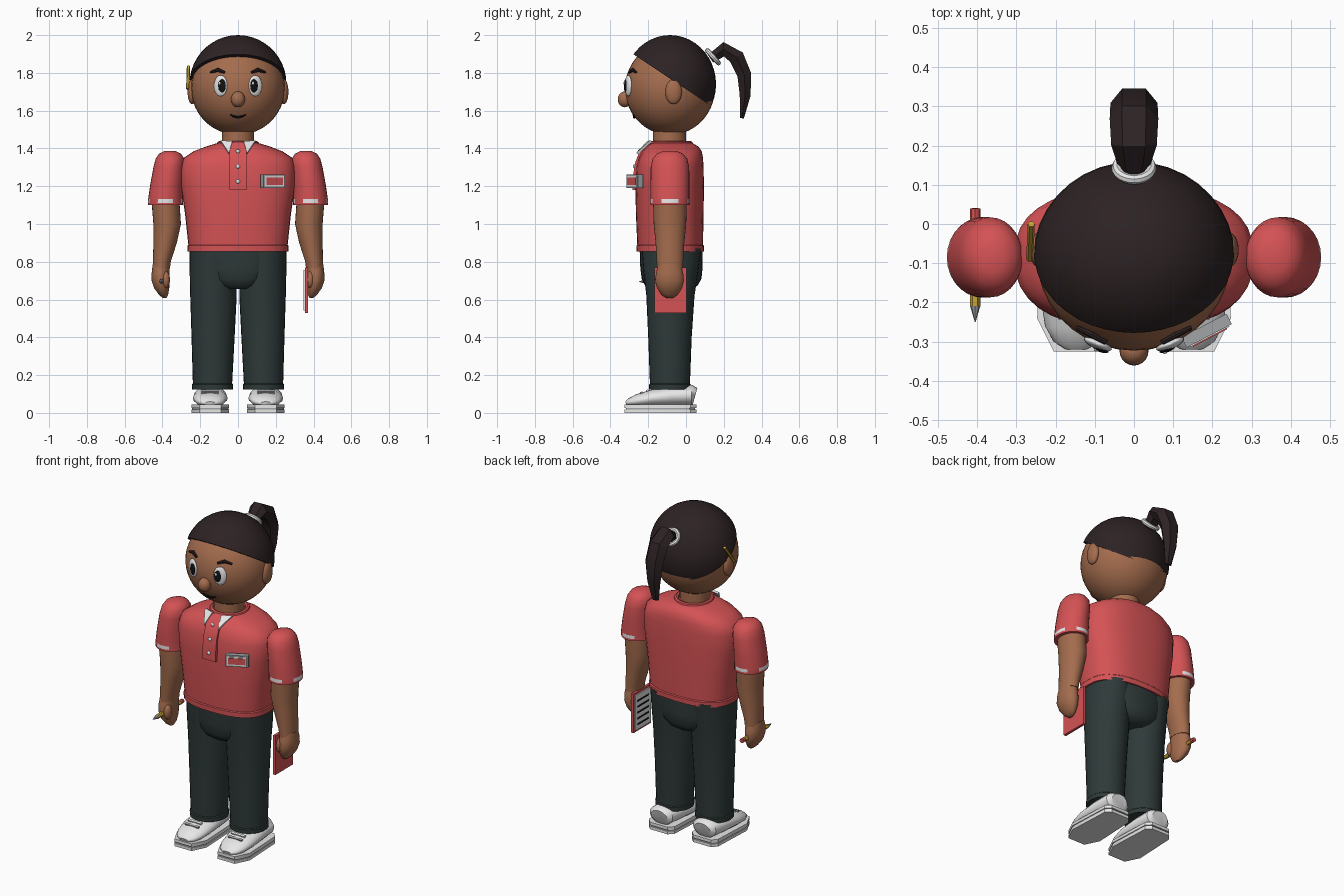
import bpy, bmesh, math
from mathutils import Vector, Matrix

if "Cube" in bpy.data.objects:
    bpy.data.objects.remove(bpy.data.objects["Cube"])

COLOURS = {
    "skin brown": (0.37, 0.15, 0.075), "hair dark brown": (0.026, 0.016, 0.017),
    "shirt red": (0.66, 0.085, 0.09), "trouser charcoal": (0.028, 0.042, 0.041),
    "white": (0.80, 0.80, 0.80), "black": (0.006, 0.006, 0.006),
    "grey": (0.36, 0.37, 0.38), "pencil yellow": (0.60, 0.38, 0.04),
}
MATS = {}
for cname, c in COLOURS.items():
    MATS[cname] = bpy.data.materials.new(cname)
    MATS[cname].diffuse_color = (*c, 1)
SKIN, HAIR, RED, PANTS, WHITE, BLACK, GREY, YELLOW = COLOURS


def finish(name, bm, mat, angle=40):
    bmesh.ops.recalc_face_normals(bm, faces=bm.faces)
    me = bpy.data.meshes.new(name)
    bm.to_mesh(me)
    bm.free()
    me.materials.append(MATS[mat])
    me.shade_smooth()
    me.set_sharp_from_angle(angle=math.radians(angle))
    ob = bpy.data.objects.new(name, me)
    bpy.context.collection.objects.link(ob)
    return ob


def loft(name, rings, mat, angle=40):
    """Skin a list of equal-length point rings and cap both ends."""
    bm = bmesh.new()
    vs = [[bm.verts.new(p) for p in r] for r in rings]
    n = len(vs[0])
    for a, b in zip(vs, vs[1:]):
        for i in range(n):
            bm.faces.new((a[i], a[(i + 1) % n], b[(i + 1) % n], b[i]))
    bm.faces.new(vs[0])
    bm.faces.new(vs[-1])
    return finish(name, bm, mat, angle)


def ring(c, u, v, n, power=2.0, phase=0.0):
    pts = []
    for i in range(n):
        t = 2 * math.pi * i / n + phase
        co, si = math.cos(t), math.sin(t)
        pts.append(Vector(c) + u * math.copysign(abs(co) ** (2 / power), co)
                   + v * math.copysign(abs(si) ** (2 / power), si))
    return pts


def column(name, rows, mat, n=28, power=2.0, angle=40):
    """Upright loft; rows are (z, centre x, half width, front y, back y)."""
    rings = [ring((cx, (f + b) / 2, z), Vector((rx, 0, 0)), Vector((0, (b - f) / 2, 0)), n, power)
             for z, cx, rx, f, b in rows]
    return loft(name, rings, mat, angle)


def sweep(name, pts, radii, mat, ref=(1, 0, 0), n=12, phase=0.0, angle=40):
    """Loft along a path; radii are (across ref axis, other)."""
    pts = [Vector(p) for p in pts]
    rings = []
    for i, p in enumerate(pts):
        t = (pts[min(i + 1, len(pts) - 1)] - pts[max(i - 1, 0)]).normalized()
        u = Vector(ref)
        u = (u - t * u.dot(t)).normalized()
        rings.append(ring(p, u * radii[i][0], t.cross(u) * radii[i][1], n, 2, phase))
    return loft(name, rings, mat, angle)


def ellipsoid(name, c, r, mat, rot=0.0, seg=20, rows=12, cut=None):
    bm = bmesh.new()
    m = Matrix.Translation(c) @ Matrix.Rotation(rot, 4, 'Z') @ Matrix.Diagonal((*r, 1))
    bmesh.ops.create_uvsphere(bm, u_segments=seg, v_segments=rows, radius=1, matrix=m)
    if cut:
        bmesh.ops.bisect_plane(bm, geom=bm.verts[:] + bm.edges[:] + bm.faces[:],
                               plane_co=cut[0], plane_no=cut[1], clear_inner=True)
        bmesh.ops.holes_fill(bm, edges=[e for e in bm.edges if e.is_boundary])
    return finish(name, bm, mat, 50)


def box(name, c, size, mat, rot=0.0, axis='Z'):
    bm = bmesh.new()
    m = Matrix.Translation(c) @ Matrix.Rotation(rot, 4, axis) @ Matrix.Diagonal((*size, 1))
    bmesh.ops.create_cube(bm, size=1, matrix=m)
    return finish(name, bm, mat)


def prism(name, pts, offset, mat):
    a = [Vector(p) for p in pts]
    return loft(name, [a, [p + Vector(offset) for p in a]], mat)


def torus(name, c, major, minor, axis, mat, sy=1.0):
    q = Vector((0, 0, 1)).rotation_difference(Vector(axis))
    rings = []
    for i in range(29):
        a = 2 * math.pi * i / 28
        d = Vector((math.cos(a), math.sin(a), 0))
        rings.append([Vector(c) + q @ (Vector((d.x, d.y * sy, 0)) * (major + minor * math.cos(b))
                      + Vector((0, 0, minor * math.sin(b)))) for b in [k * math.pi / 4 for k in range(8)]])
    return loft(name, rings, mat)


# Head, hair cap, neck
HC, HR = Vector((0, -0.085, 1.718)), Vector((0.248, 0.238, 0.246))
ellipsoid("head", HC, HR, SKIN, seg=36, rows=22)
ellipsoid("hair_cap", (0, -0.085, 1.74), (0.257, 0.244, 0.26), HAIR, seg=36, rows=22,
          cut=((0, -0.28, 1.90), (0, 0.28, 0.42)))
column("neck", [(1.38, 0, .085, -.175, .0), (1.52, 0, .085, -.175, .0)], SKIN)


def face_point(x, z, out=0.0):
    y = HC.y - HR.y * math.sqrt(1 - (x / HR.x) ** 2 - ((z - HC.z) / HR.z) ** 2)
    a = math.atan2(x, HC.y - y)
    return Vector((x + out * math.sin(a), y - out * math.cos(a), z))


# Facial features
ellipsoid("nose", (0, -.324, 1.66), (.037, .037, .042), SKIN)
sm = [face_point(x, 1.565 + 8 * x * x, .002) for x in (-.042, -.025, 0, .025, .042)]
sweep("mouth", sm, [(.003, .003), (.006, .006), (.007, .007), (.006, .006), (.003, .003)],
      BLACK, ref=(0, 0, 1), n=8)
for s in (-1, 1):
    ellipsoid("eye_white", face_point(s * .092, 1.732), (.038, .014, .056), WHITE, s * .38)
    ellipsoid("pupil", face_point(s * .082, 1.732, .010), (.022, .008, .035), BLACK, s * .36)
    ellipsoid("eye_glint", face_point(s * .082 - .008, 1.745, .017), (.006, .004, .009), WHITE, s * .36)
    brow = [face_point(s * x, z, .004) for x, z in ((.07, 1.803), (.105, 1.816), (.143, 1.803))]
    sweep("eyebrow", brow, [(.007, .007), (.011, .009), (.005, .006)], HAIR, ref=(0, 0, 1), n=8)
    ellipsoid("ear", (s * .243, -.066, 1.70), (.024, .044, .066), SKIN)

# Ponytail and its tie
tail = [(0, .13, 1.875), (0, .20, 1.925), (0, .268, 1.882), (0, .309, 1.79), (0, .313, 1.68), (0, .296, 1.56)]
sweep("ponytail", tail, [(.035, .028), (.058, .044), (.062, .048), (.060, .043), (.045, .033), (.022, .012)],
      HAIR, n=6, angle=25)
torus("hair_tie", (0, .143, 1.885), .044, .013, (0, .75, .66), WHITE)

# Shirt body, collar, placket
column("shirt_body", [(.855, 0, .267, -.262, .094), (.885, 0, .268, -.263, .095), (.89, 0, .263, -.258, .09),
                      (1.05, 0, .28, -.265, .093), (1.2, 0, .302, -.268, .095), (1.3, 0, .305, -.263, .093),
                      (1.35, 0, .288, -.25, .09), (1.385, 0, .235, -.232, .083), (1.41, 0, .17, -.207, .066),
                      (1.428, 0, .11, -.185, .035)], RED, n=36, power=2.5)
torus("neckband", (0, -.08, 1.425), .098, .014, (0, 0, 1), RED, sy=1.05)
pl = [(0, -.195, 1.425), (0, -.237, 1.385), (0, -.262, 1.32), (0, -.272, 1.25), (0, -.275, 1.18)]
sweep("placket", pl, [(.045 * 1.414, .012)] * 5, RED, n=4, phase=math.pi / 4)
for y, z in ((-.247, 1.385), (-.273, 1.305), (-.283, 1.225)):
    ellipsoid("button", (0, y, z), (.011, .008, .011), WHITE, seg=12, rows=8)
for s in (-1, 1):
    prism("collar_tip", [(s * .092, -.178, 1.437), (s * .03, -.195, 1.432), (s * .048, -.252, 1.37)],
          (0, -.012, .006), WHITE)

# Name badge
R = .48
fwd = Vector((math.sin(R), -math.cos(R), 0))
bc = Vector((.185, -.272, 1.226))
box("badge_frame", bc, (.13, .03, .07), GREY, R)
box("badge_rim", bc + fwd * .015, (.112, .006, .054), WHITE, R)
box("badge_panel", bc + fwd * .018, (.098, .006, .038), RED, R)

# Arms, hands, sleeves
for s in (-1, 1):
    rows = [(1.10, .384, .092, .103), (1.112, .385, .0925, .103), (1.132, .384, .0915, .103),
            (1.2, .379, .087, .103), (1.3, .366, .082, .102), (1.345, .360, .076, .092),
            (1.372, .360, .058, .07), (1.386, .360, .03, .038)]
    sl = column("sleeve", [(z, s * cx, rx, -.085 - ry, -.085 + ry) for z, cx, rx, ry in rows], RED)
    # white trim patches on the four sides of the cuff
    sl.data.materials.append(MATS[WHITE])
    for p in sl.data.polygons:
        d = p.center - Vector((s * .384, -.085, 0))
        if 1.115 < p.center.z < 1.13 and abs(math.sin(2 * math.atan2(d.y, d.x))) < .8:
            p.material_index = 1
    rows = [(1.15, .386, .074, .09), (1.0, .375, .073, .086), (.9, .386, .062, .076),
            (.80, .403, .047, .070), (.765, .405, .045, .068)]
    column("forearm", [(z, s * cx, rx, -.085 - ry, -.085 + ry) for z, cx, rx, ry in rows], SKIN)
    rows = [(.785, .406, .046, .060), (.74, .410, .047, .072), (.70, .410, .047, .076),
            (.66, .404, .040, .066), (.625, .394, .024, .042), (.608, .388, .010, .018)]
    column("hand", [(z, s * cx, rx, -.087 - ry, -.087 + ry) for z, cx, rx, ry in rows], SKIN)
    ellipsoid("thumb", (s * .382, -.135, .705), (.022, .028, .045), SKIN)


# Pencils: eraser, shaft and tip along one line
def pencil(a, b, r):
    a, b = Vector(a), Vector(b)
    at = [a.lerp(b, t) for t in (0, .09, .86, 1)]
    sweep("pencil_eraser", at[:2], [(r, r)] * 2, RED, n=8)
    sweep("pencil_shaft", at[1:3], [(r, r)] * 2, YELLOW, n=6, angle=20)
    sweep("pencil_tip", at[2:], [(r, r), (.001, .001)], GREY, n=8)


pencil((-.405, .04, .70), (-.405, -.25, .695), .013)
sweep("ear_pencil", [(-.262, .0, 1.835), (-.266, -.09, 1.715)], [(.009, .009)] * 2, YELLOW, n=6, angle=20)

# Order pad held in the other hand
box("pad_cover", (.363, -.082, .65), (.016, .17, .24), RED)
box("pad_page", (.352, -.082, .65), (.008, .148, .215), WHITE)
for i in range(5):
    box("pad_line", (.3475, -.082, .575 + i * .036), (.003, .11, .010), BLACK)

# Trousers
column("trouser_hips", [(.655, 0, .085, -.19, .03), (.675, 0, .14, -.218, .062), (.71, 0, .185, -.235, .082),
                        (.77, 0, .225, -.242, .088), (.88, 0, .252, -.246, .086)], PANTS, power=2.2)
for s in (-1, 1):
    column("trouser_leg", [(.125, s * .135, .108, -.195, .025), (.15, s * .135, .109, -.196, .026),
                           (.155, s * .135, .104, -.191, .021), (.4, s * .132, .114, -.20, .03),
                           (.62, s * .13, .123, -.21, .045), (.75, s * .131, .125, -.225, .065),
                           (.87, s * .132, .124, -.235, .08)], PANTS)

# Shoes
SOLE = [(-.1, -.24), (-.058, -.325), (.058, -.325), (.1, -.24), (.088, .025), (.06, .055), (-.06, .055), (-.088, .025)]
for s in (-1, 1):
    cx = s * .147
    for name, k, z, h, mat in (("sole", 1, 0, .018, WHITE), ("sole_groove", .96, .018, .008, GREY),
                               ("sole_welt", 1, .026, .018, WHITE)):
        prism(name, [(cx + x * k, -.135 + (y + .135) * k, z) for x, y in SOLE], (0, 0, h), mat)
    path = [(.048, .088, .055, .045), (.03, .093, .078, .056), (-.08, .088, .088, .054), (-.18, .078, .092, .045),
            (-.26, .064, .08, .034), (-.30, .055, .058, .022), (-.318, .05, .03, .010)]
    sweep("shoe_upper", [(cx, y, z) for y, z, a, b in path], [(a, b) for y, z, a, b in path], WHITE, n=20)
    for y, z in ((-.205, .118), (-.235, .107)):
        box("shoe_lace", (cx, y, z), (.09, .014, .009), GREY if y < -.22 else WHITE, .3, 'X')

for m in bpy.data.materials:
    if m.users and not m.is_grease_pencil:
        m.use_nodes = True
        m.node_tree.nodes["Principled BSDF"].inputs["Base Color"].default_value = m.diffuse_color
